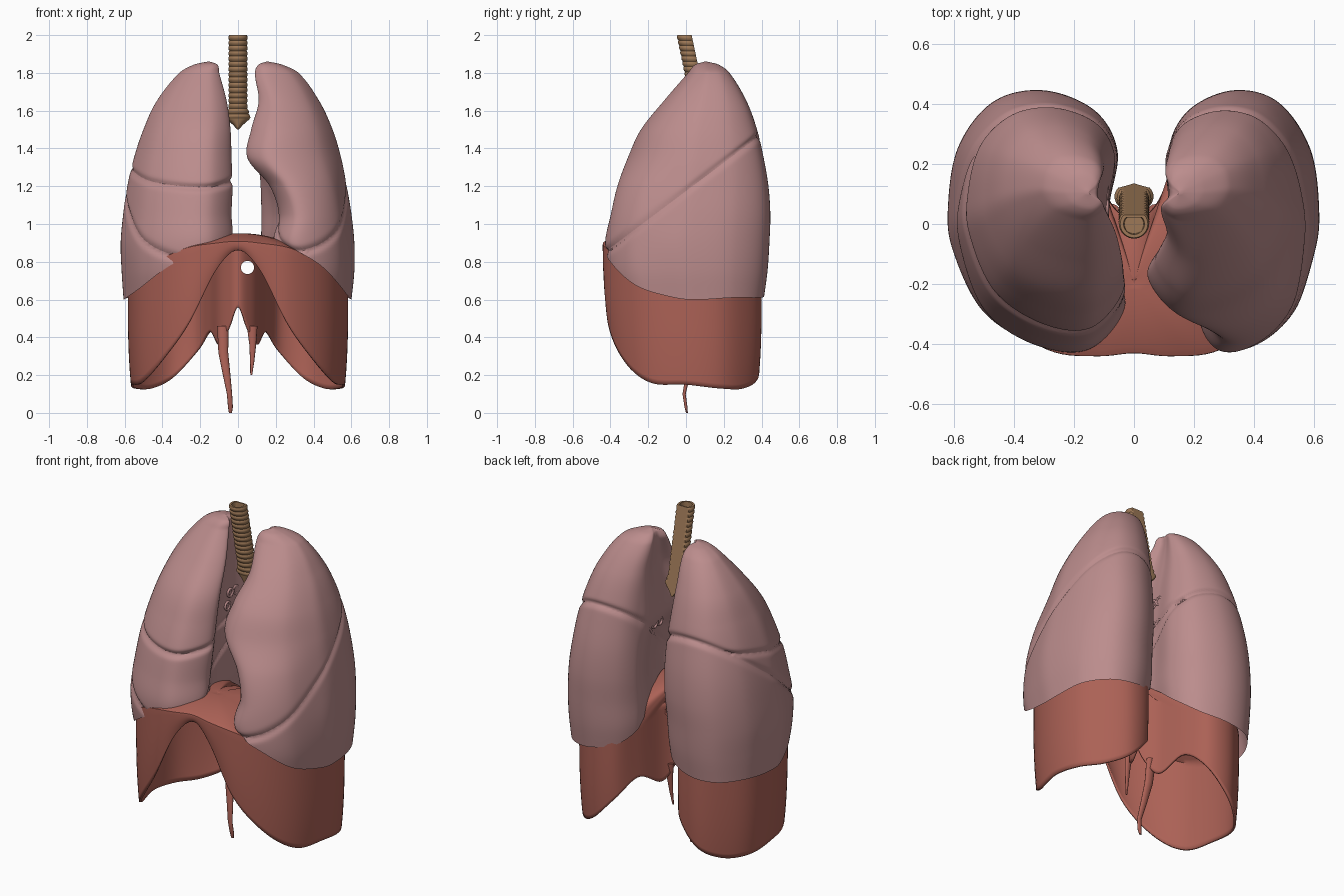
import bpy, bmesh, math
from mathutils import Vector

if "Cube" in bpy.data.objects:
    bpy.data.objects.remove(bpy.data.objects["Cube"], do_unlink=True)


def material(name, r, g, b):
    mat = bpy.data.materials.new(name)
    mat.use_nodes = True
    mat.diffuse_color = (r, g, b, 1)
    mat.node_tree.nodes["Principled BSDF"].inputs["Base Color"].default_value = (r, g, b, 1)
    return mat


PINK = material("lung pink", .5, .265, .265)
RED = material("muscle red", .41, .12, .092)
TAN = material("cartilage tan", .34, .19, .095)


def spline(rows, key):
    """Smooth interpolation of rows, each (key, values...), in ascending key order."""
    last = len(rows) - 1
    i = 0
    while i < last - 1 and rows[i + 1][0] < key:
        i += 1
    a, b = rows[i], rows[i + 1]
    before, after = rows[max(i - 1, 0)], rows[min(i + 2, last)]
    span = b[0] - a[0]
    t = min(max((key - a[0]) / span, 0), 1)
    result = []
    for c in range(1, len(a)):
        ma = (b[c] - before[c]) / (b[0] - before[0]) * span
        mb = (after[c] - a[c]) / (after[0] - a[0]) * span
        d = a[c] - b[c]
        result.append(a[c] + t * (ma + t * (-3 * d - 2 * ma - mb + t * (2 * d + ma + mb))))
    return result


def closed_loop(points, count):
    """Resample a closed loop of control points smoothly."""
    n = len(points)
    rows = [(i, *points[i % n]) for i in range(-2, n + 3)]
    return [spline(rows, n * k / count) for k in range(count)]


def finish(bm, name, mat, angle=50):
    bmesh.ops.recalc_face_normals(bm, faces=bm.faces)
    mesh = bpy.data.meshes.new(name)
    bm.to_mesh(mesh)
    bm.free()
    mesh.materials.append(mat)
    obj = bpy.data.objects.new(name, mesh)
    bpy.context.collection.objects.link(obj)
    smooth(obj, angle)
    return obj


def smooth(obj, angle=50):
    bpy.ops.object.select_all(action="DESELECT")
    bpy.context.view_layer.objects.active = obj
    obj.select_set(True)
    bpy.ops.object.shade_smooth_by_angle(angle=math.radians(angle))


def skin(rings, cap_start=False, cap_end=False):
    """Join rings of points with quads, closing the ends with fans."""
    bm = bmesh.new()
    loops = [[bm.verts.new(p) for p in ring] for ring in rings]
    n = len(loops[0])
    for low, high in zip(loops, loops[1:]):
        for k in range(n):
            bm.faces.new((low[k], low[(k + 1) % n], high[(k + 1) % n], high[k]))
    for wanted, loop in ((cap_start, loops[0]), (cap_end, loops[-1])):
        if wanted:
            mid = bm.verts.new(sum((v.co for v in loop), Vector()) / n)
            for k in range(n):
                bm.faces.new((loop[k], loop[(k + 1) % n], mid))
    return bm


# Lungs: section outline (inner-outer, front-back, lower edge height)
SECTION = [(0, .18, .9), (.2, .015, .87), (.5, .03, .79), (.8, .16, .67), (.97, .39, .61),
           (1, .56, .6), (.94, .79, .61), (.74, .96, .61), (.45, 1, .62), (.16, .92, .66),
           (.03, .76, .76), (.08, .55, .9), (.1, .36, .93)]
# Front and back extent by height
DEPTH = [(.6, -.36, .41), (.75, -.41, .43), (.9, -.43, .44), (1.05, -.4, .445), (1.2, -.365, .435),
         (1.35, -.31, .41), (1.5, -.24, .375), (1.65, -.12, .32), (1.8, .01, .23), (1.845, .05, .17),
         (1.86, .1, .11)]
# Inner front, inner back and outer extent by height
LEFT = [(.6, .3, .12, .6), (.75, .25, .1, .615), (.9, .19, .1, .615), (1.05, .22, .1, .6),
        (1.2, .17, .1, .575), (1.35, .05, .1, .545), (1.5, .07, .1, .5), (1.65, .11, .1, .43),
        (1.8, .09, .1, .32), (1.845, .11, .12, .23), (1.86, .15, .15, .16)]
RIGHT = [(.6, .1, .08, .605), (.75, .08, .06, .615), (.9, .03, .05, .62), (1.05, .035, .04, .607),
         (1.2, .03, .04, .585), (1.35, .035, .05, .55), (1.5, .04, .07, .5), (1.65, .06, .09, .43),
         (1.8, .1, .1, .31), (1.845, .11, .12, .23), (1.86, .15, .15, .16)]
RINGS, COLUMNS, TOP = 130, 144, 1.86


def lung(widths, side, fissures):
    outline = closed_loop(SECTION, COLUMNS)
    rings = []
    for r in range(RINGS + 1):
        lift = 1 - (1 - r / RINGS) ** 1.4
        ring = []
        for u, w, low in outline:
            z = low + (TOP - low) * lift
            front, back, outer = spline(widths, z)
            yf, yb = spline(DEPTH, z)
            inner = front + (back - front) * min(max(w * 1.6 - .3, 0), 1)
            p = Vector((inner + (outer - inner) * u, yf + (yb - yf) * w, z))
            centre = Vector(((inner + outer) / 2, (yf + yb) / 2, z))
            # Shallow groove along each fissure
            above = True
            for height, slope in fissures:
                d = (z - height - slope * p.y) / math.hypot(1, slope)
                if above:
                    p = p.lerp(centre, .045 * math.exp(-(d / .015) ** 2))
                above = d > 0
            p.x *= side
            ring.append(p)
        rings.append(ring)
    # Hollow underside that sits over the dome
    middle = sum(rings[0], Vector()) / COLUMNS
    hollow = []
    for k in (.15, .4, .6, .75, .85, .93, .97):
        ring = []
        for p in rings[0]:
            q = middle.lerp(p, k)
            q.z = p.z + (1.02 - p.z) * (1 - k ** 6)
            ring.append(q)
        hollow.append(ring)
    return skin(hollow + rings, True, True)


def lobe(source, name, cuts):
    """Keep the part of a lung above (+1) or below (-1) each fissure plane."""
    bm = source.copy()
    for (height, slope), keep in cuts:
        cut = bmesh.ops.bisect_plane(
            bm, geom=bm.verts[:] + bm.edges[:] + bm.faces[:], dist=1e-5,
            plane_co=(0, 0, height), plane_no=(0, -slope, 1),
            clear_inner=keep > 0, clear_outer=keep < 0)
    return finish(bm, name, PINK)


left_oblique, right_oblique, horizontal = (1.175, .75), (1.125, .75), (1.28, .24)
left_lung = lung(LEFT, 1, [left_oblique])
lobe(left_lung, "left_upper_lobe", [(left_oblique, 1)])
lobe(left_lung, "left_lower_lobe", [(left_oblique, -1)])
right_lung = lung(RIGHT, -1, [right_oblique, horizontal])
lobe(right_lung, "right_upper_lobe", [(right_oblique, 1), (horizontal, 1)])
lobe(right_lung, "right_middle_lobe", [(right_oblique, 1), (horizontal, -1)])
lobe(right_lung, "right_lower_lobe", [(right_oblique, -1)])
left_lung.free()
right_lung.free()

# Vessel and airway openings on the inner face of each lung
for side, label, x in ((1, "left", .135), (-1, "right", .09)):
    for k in range(6):
        turn = k * math.tau / 6
        bpy.ops.mesh.primitive_torus_add(
            major_radius=.022, minor_radius=.007, major_segments=20, minor_segments=8,
            location=(side * x, .08 + .05 * math.cos(turn), 1.36 + .08 * math.sin(turn)),
            rotation=(0, math.pi / 2, 0))
        ring = bpy.context.object
        ring.name = f"{label}_lung_opening_{k + 1}"
        ring.data.materials.append(PINK)
        smooth(ring)

# Diaphragm: half rim (x, y, rim height, lower edge height), mirrored
HALF = [(0, -.425, .905, .865), (.12, -.435, .895, .76), (.27, -.42, .87, .47), (.42, -.33, .8, .27),
        (.525, -.19, .71, .16), (.575, 0, .66, .15), (.56, .18, .66, .13), (.47, .31, .66, .13),
        (.35, .39, .66, .19), (.22, .37, .68, .33), (.15, .25, .72, .43), (.1, .1, .8, .36),
        (.05, .03, .88, .45), (0, 0, .91, .56)]
rim = closed_loop(HALF + [(-x, y, a, b) for x, y, a, b in HALF[-2:0:-1]], 160)
rings = []
for r in range(1, 25):
    s = r / 24
    rings.append([Vector((x * s, -.2 + (y + .2) * s, a + (.945 - a) * (1 - s ** 2.2)))
                  for x, y, a, b in rim])
for r in range(1, 21):
    t = r / 20
    s = 1 - .03 * t ** 3
    rings.append([Vector((x * s, y * s, a + (b - a) * t)) for x, y, a, b in rim])
diaphragm = finish(skin(rings, True), "diaphragm", RED)
thick = diaphragm.modifiers.new("thickness", "SOLIDIFY")
thick.thickness = .012
thick.offset = 0

# Opening through its rear wall
bpy.ops.mesh.primitive_cylinder_add(vertices=24, radius=.035, depth=.4,
                                    location=(.05, .05, .77), rotation=(math.pi / 2, 0, 0))
cutter = bpy.context.object
cutter.name = "opening_cutter"
cutter.hide_render = True
hole = diaphragm.modifiers.new("opening", "BOOLEAN")
hole.operation = "DIFFERENCE"
hole.object = cutter
bpy.context.view_layer.objects.active = diaphragm
for modifier in ("thickness", "opening"):
    bpy.ops.object.modifier_apply(modifier=modifier)
bpy.data.objects.remove(cutter, do_unlink=True)


# Tendon strips hanging from the rear wall
def strip(name, path):
    rings = []
    for x, y, z, r in path:
        rings.append([Vector((x + r * math.cos(a), y + r * .6 * math.sin(a), z))
                      for a in (k * math.tau / 12 for k in range(12))])
    finish(skin(rings, True, True), name, RED)


strip("right_tendon", [(-.08, .05, .46, .03), (-.078, .03, .32, .026), (-.06, .01, .2, .02),
                       (-.045, -.01, .1, .014), (-.04, 0, .03, .013), (-.04, .005, 0, .008)])
strip("left_tendon", [(.075, .05, .46, .028), (.078, .04, .36, .018), (.075, .03, .27, .011),
                      (.07, .02, .2, .005)])

# Windpipe: ribbed front, flat back, flared forked lower end, hollow top
rings = []
STEPS, RIBS = 144, 18
for i in range(STEPS + 1):
    t = i / STEPS
    z = 1.5 + .5 * t
    rib = .005 * abs(math.sin(math.pi * RIBS * t)) if t > .12 else 0
    width = .046 + .016 * max(0, 1 - abs(t - .12) / .12)
    width *= min(1, .1 + t / .12)
    ring = []
    for k in range(40):
        a = k * math.tau / 40
        bump = rib if math.sin(a) < .6 else 0
        y = min((.046 + bump) * math.sin(a), .03)
        ring.append(Vector(((width + bump) * math.cos(a), .105 * (1 - t) + y, z)))
    rings.append(ring)
for scale, drop in ((.75, 0), (.7, .06)):
    rings.append([Vector((p.x * scale, p.y * scale, p.z - drop)) for p in rings[STEPS]])
finish(skin(rings, True, True), "windpipe", TAN)
